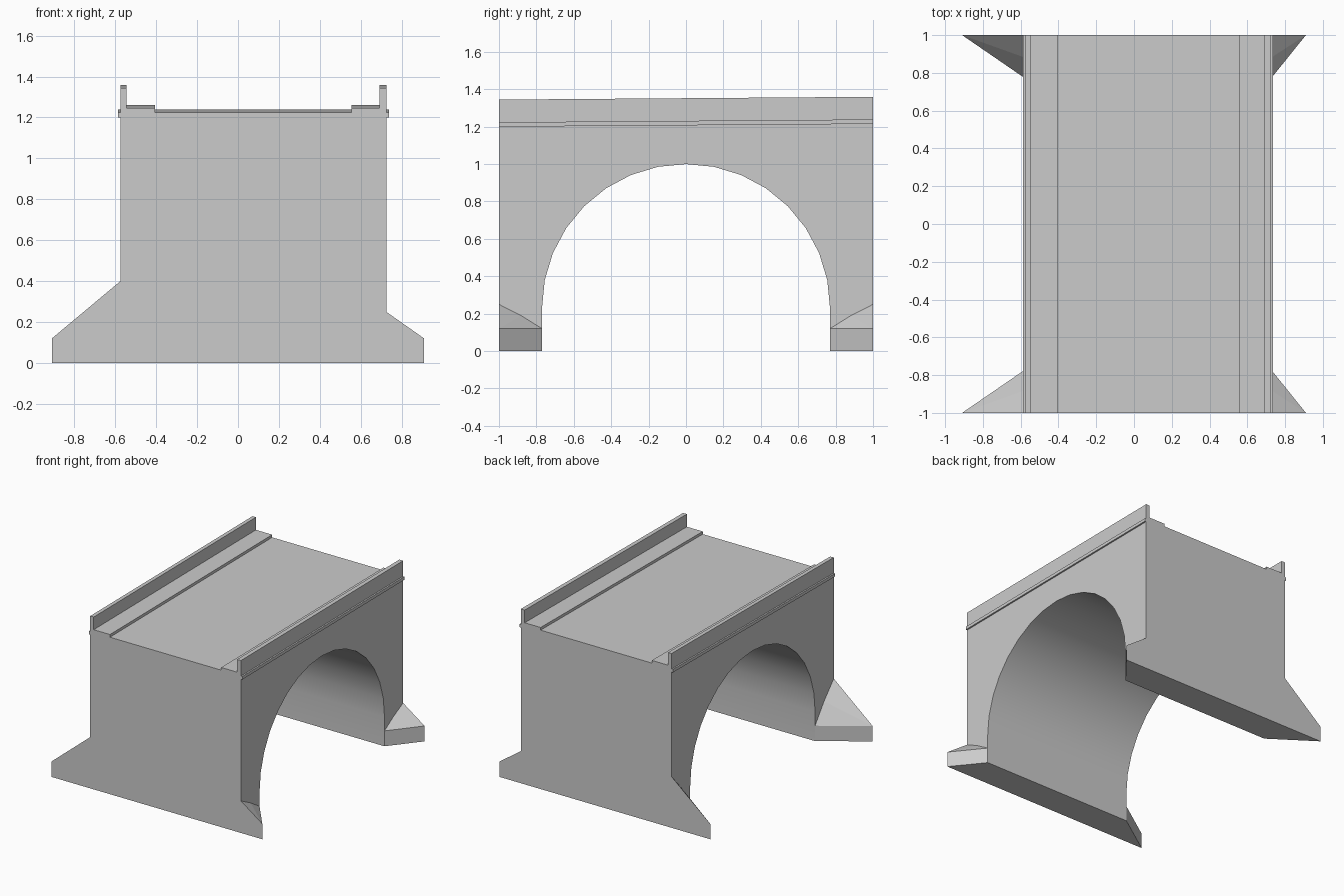
import bpy, bmesh, math

if "Cube" in bpy.data.objects:
    bpy.data.objects.remove(bpy.data.objects["Cube"])

XL, XR = -0.575, 0.725       # outer faces of the spandrel walls
R, CZ = 0.77, 0.23           # arch radius and springing height
SLOPE = 0.0075               # the deck rises gently towards the back


def finish(name, bm):
    bmesh.ops.remove_doubles(bm, verts=bm.verts, dist=1e-5)
    bmesh.ops.recalc_face_normals(bm, faces=bm.faces)
    me = bpy.data.meshes.new(name)
    bm.to_mesh(me)
    bm.free()
    ob = bpy.data.objects.new(name, me)
    bpy.context.collection.objects.link(ob)
    return ob


def loft(name, a, b):
    """Closed solid between two matching outlines."""
    bm = bmesh.new()
    va = [bm.verts.new(p) for p in a]
    vb = [bm.verts.new(p) for p in b]
    n = len(a)
    for i in range(n):
        j = (i + 1) % n
        bm.faces.new((va[i], va[j], vb[j], vb[i]))
    bm.faces.new(va[::-1])
    bm.faces.new(vb)
    return finish(name, bm)


# Arch body: side outline with a half-round opening
arch = [(R * math.cos(math.pi * i / 16), CZ + R * math.sin(math.pi * i / 16))
        for i in range(17)]
side = ([(-1, 0), (-1, 1.207 - SLOPE), (1, 1.207 + SLOPE), (1, 0), (R, 0)]
        + arch + [(-R, 0)])
body = loft("arch_body", [(XL, y, z) for y, z in side],
            [(XR, y, z) for y, z in side])
bpy.ops.object.select_all(action='DESELECT')
body.select_set(True)
bpy.context.view_layer.objects.active = body
bpy.ops.object.shade_smooth_by_angle(angle=math.radians(20))

# Deck: road, raised footways, parapets and side ledges in one cross-section
section = [(XL - 0.012, 1.207), (XL - 0.012, 1.231), (XL, 1.231), (XL, 1.352),
           (-0.545, 1.352), (-0.545, 1.253), (-0.405, 1.253), (-0.405, 1.232),
           (0.555, 1.232), (0.555, 1.253), (0.692, 1.253), (0.692, 1.352),
           (XR, 1.352), (XR, 1.231), (XR + 0.012, 1.231), (XR + 0.012, 1.207)]
loft("deck_with_parapets", [(x, -1, z - SLOPE) for x, z in section],
     [(x, 1, z + SLOPE) for x, z in section])


# Wing footings: triangular plan, sloping top, one at each corner
def wing(name, x0, x1, sy, high):
    bm = bmesh.new()
    mid = 0.12 + (high - 0.12) * 0.53
    ob, ot = [bm.verts.new((x1, sy, z)) for z in (0, 0.12)]      # outer tip
    cb, ct = [bm.verts.new((x0, sy, z)) for z in (0, high)]      # wall corner
    ib, it = [bm.verts.new((x0, sy * R, z)) for z in (0, 0.12)]  # arch foot
    m = bm.verts.new((x0, sy * 0.88, mid))
    for f in ((ob, ot, ct, cb), (ob, ib, it, ot), (ot, it, m), (ot, m, ct),
              (cb, ct, m, it, ib), (cb, ib, ob)):
        bm.faces.new(f)
    finish(name, bm)


for sy, end in ((-1, "front"), (1, "back")):
    wing(f"wing_{end}_left", XL, -0.91, sy, 0.40)
    wing(f"wing_{end}_right", XR, 0.91, sy, 0.25)
